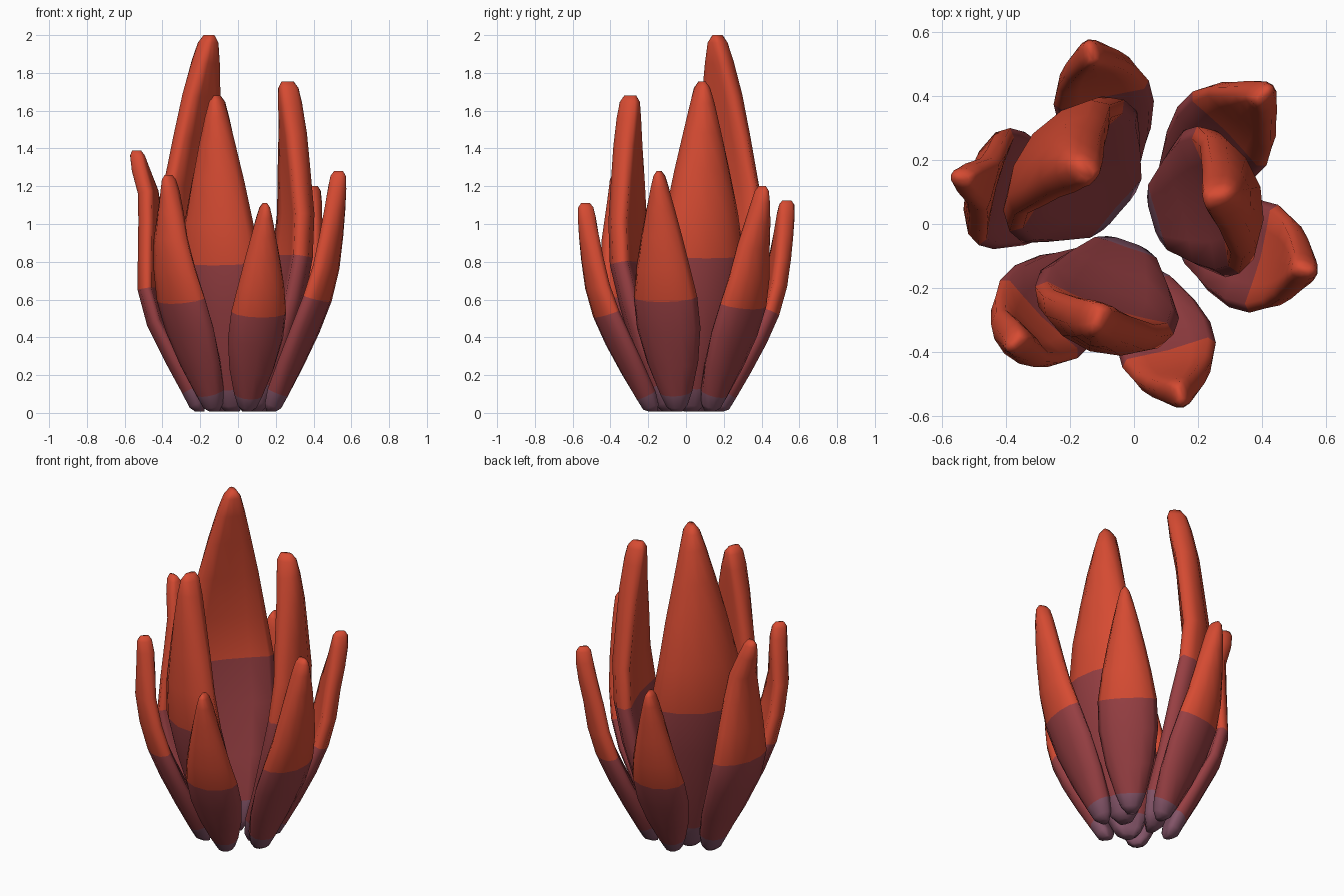
import bpy, bmesh, math
from mathutils import Vector

if "Cube" in bpy.data.objects:
    bpy.data.objects.remove(bpy.data.objects["Cube"])


def material(name, rgb):
    m = bpy.data.materials.new(name)
    m.diffuse_color = (*rgb, 1)
    m.use_nodes = True
    m.node_tree.nodes["Principled BSDF"].inputs["Base Color"].default_value = m.diffuse_color
    return m


MATS = [material("root_purple", (0.23, 0.09, 0.14)),
        material("leaf_maroon", (0.31, 0.05, 0.056)),
        material("leaf_orange", (0.67, 0.07, 0.032))]

# Ring stations: height fraction, half width / leaf height, thickness factor
RINGS = [(0.0, 0.022, 0.5), (0.025, 0.046, 0.85), (0.08, 0.07, 1.0),
         (0.2, 0.11, 1.0), (0.34, 0.136, 1.0), (0.47, 0.136, 1.0),
         (0.6, 0.114, 1.0), (0.73, 0.087, 1.0), (0.84, 0.061, 1.0),
         (0.93, 0.038, 0.95), (0.98, 0.023, 0.82), (1.0, 0.009, 0.5)]
SIDES = 12


def interp(path, t):
    for (t0, r0), (t1, r1) in zip(path, path[1:]):
        if t <= t1:
            return r0 + (r1 - r0) * (t - t0) / (t1 - t0)
    return path[-1][1]


def leaf(name, degrees, height, thick, path, twist=0.0, curling=0.22):
    """Loft a curled, pointed leaf along a spine given as (fraction, radius).
    twist shifts the upper half sideways by that many units at the tip."""
    a = math.radians(degrees)
    out = Vector((math.cos(a), math.sin(a), 0))
    side = Vector((-math.sin(a), math.cos(a), 0))
    base = 0.008
    spine = [out * interp(path, t) + side * (twist * max(0, t - 0.5) * 2)
             + Vector((0, 0, base + t * (height - base))) for t, _, _ in RINGS]
    bm = bmesh.new()
    loops = []
    for i, (t, w, k) in enumerate(RINGS):
        lo, hi = max(i - 1, 0), min(i + 1, len(RINGS) - 1)
        normal = side.cross((spine[hi] - spine[lo]).normalized())
        if normal.dot(out) < 0:
            normal = -normal
        # keep the blunt tips level
        if t > 0.97 or t < 0.02:
            normal = out
        w *= height
        curl = curling * w
        loop = []
        for j in range(SIDES):
            b = 2 * math.pi * j / SIDES
            u, s = math.cos(b), math.sin(b)
            if abs(s) < 1e-6:
                s = 0
            v = thick * k * math.copysign(abs(s) ** 0.65, s) - curl * (u * u - 0.3)
            loop.append(bm.verts.new(spine[i] + side * (u * w) + normal * v))
        loops.append(loop)
    # Skin the rings, colouring by height fraction
    for i in range(len(loops) - 1):
        t = RINGS[i][0]
        for j in range(SIDES):
            n = (j + 1) % SIDES
            f = bm.faces.new((loops[i][j], loops[i][n], loops[i + 1][n], loops[i + 1][j]))
            f.material_index = 0 if t < 0.07 else 1 if t < 0.46 else 2
            f.smooth = True
    for loop, index in ((loops[0][::-1], 0), (loops[-1], 2)):
        cap = bm.faces.new(loop)
        cap.material_index = index
        cap.smooth = True
    bmesh.ops.recalc_face_normals(bm, faces=bm.faces)
    for v in bm.verts:
        v.co.z = max(v.co.z, 0)
    me = bpy.data.meshes.new(name)
    bm.to_mesh(me)
    bm.free()
    for m in MATS:
        me.materials.append(m)
    ob = bpy.data.objects.new(name, me)
    bpy.context.collection.objects.link(ob)


# Three tall inner leaves, leaning inward at the top
for i, (deg, h, mid, tip, twist) in enumerate([(139, 2.0, 0.325, 0.225, -0.025),
                                               (16, 1.755, 0.315, 0.275, 0.01),
                                               (251, 1.68, 0.325, 0.315, -0.01)]):
    leaf(f"inner_leaf_{i + 1}", deg, h, 0.066,
         [(0, 0.095), (0.08, 0.13), (0.2, 0.205), (0.34, 0.27), (0.47, mid),
          (0.6, mid + 0.015), (0.84, (mid + tip) / 2 + 0.01), (1, tip)], twist, 0.25)

# Six shorter outer leaves, spreading outward
for i, (deg, h, tip) in enumerate([(104, 1.125, 0.55), (45, 1.2, 0.57),
                                   (-15, 1.28, 0.55), (-75, 1.11, 0.55),
                                   (225, 1.26, 0.52)]):
    leaf(f"outer_leaf_{i + 1}", deg, h, 0.05,
         [(0, 0.18), (0.08, 0.22), (0.2, 0.295), (0.34, 0.378), (0.47, 0.445),
          (0.6, 0.49), (0.73, 0.515), (0.9, tip - 0.01), (1, tip)])

# Outer leaf whose tip bends outward
leaf("outer_leaf_bent", 165, 1.39, 0.048,
     [(0, 0.21), (0.08, 0.25), (0.2, 0.335), (0.34, 0.43), (0.47, 0.48),
      (0.73, 0.485), (0.86, 0.495), (0.94, 0.54), (1, 0.555)])
